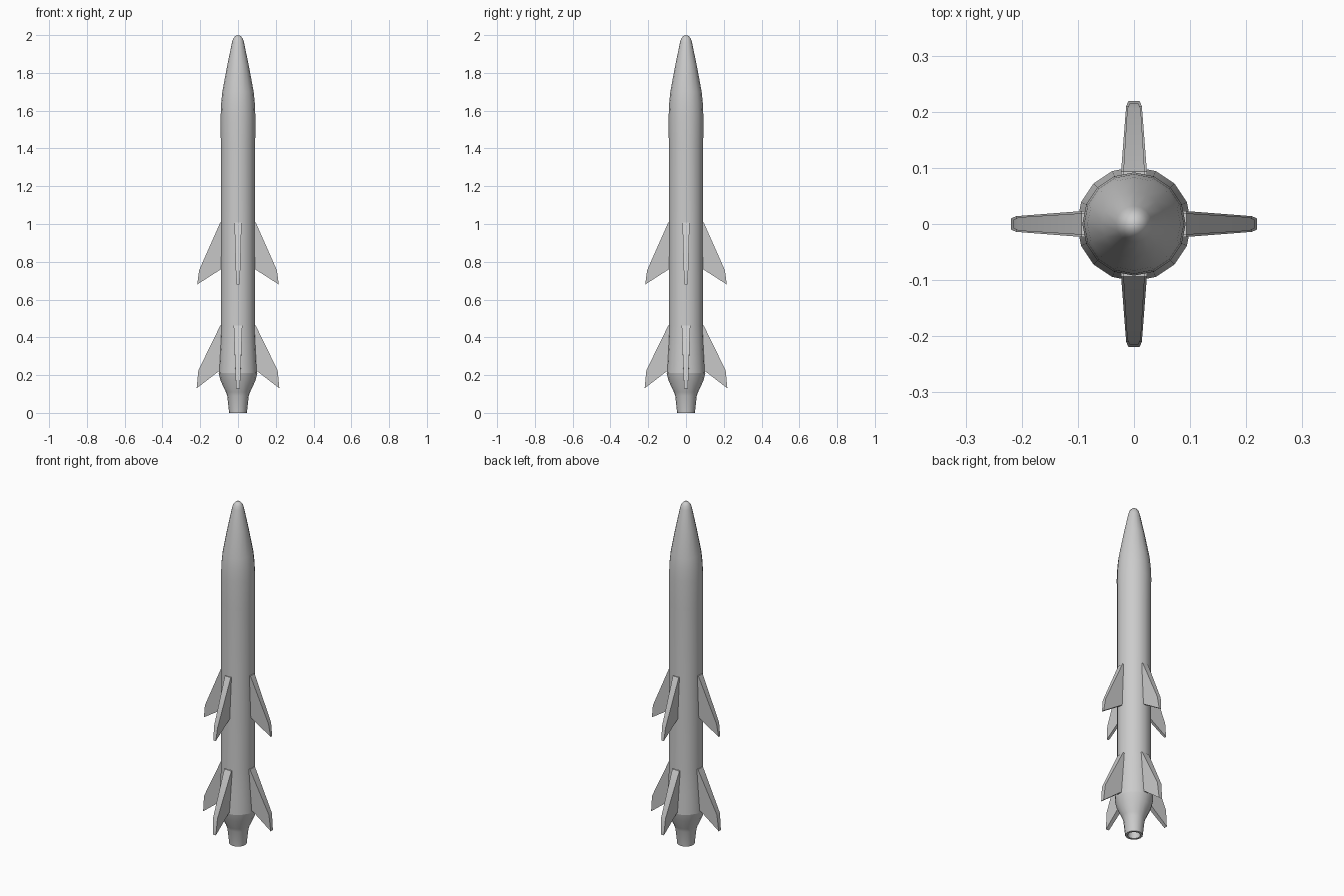
import bpy, bmesh, math
from mathutils import Matrix

old = bpy.data.objects.get("Cube")
if old:
    bpy.data.objects.remove(old, do_unlink=True)

grey = bpy.data.materials.new("light grey")
grey.use_nodes = True
colour = (0.6, 0.6, 0.6, 1)
grey.diffuse_color = colour
grey.node_tree.nodes["Principled BSDF"].inputs["Base Color"].default_value = colour


def finish(name, bm, angle):
    """Turn a bmesh into a shaded object."""
    bmesh.ops.recalc_face_normals(bm, faces=bm.faces)
    mesh = bpy.data.meshes.new(name)
    bm.to_mesh(mesh)
    bm.free()
    mesh.materials.append(grey)
    obj = bpy.data.objects.new(name, mesh)
    bpy.context.collection.objects.link(obj)
    bpy.ops.object.select_all(action="DESELECT")
    obj.select_set(True)
    bpy.context.view_layer.objects.active = obj
    bpy.ops.object.shade_smooth_by_angle(angle=math.radians(angle))
    return obj


def lathe(name, profile, sides=16):
    """Spin a (radius, height) profile round the z axis."""
    bm = bmesh.new()
    verts = [bm.verts.new((r, 0, z)) for r, z in profile]
    edges = [bm.edges.new(pair) for pair in zip(verts, verts[1:])]
    bmesh.ops.spin(bm, geom=verts + edges, cent=(0, 0, 0), axis=(0, 0, 1),
                   angle=math.tau, steps=sides)
    bmesh.ops.remove_doubles(bm, verts=bm.verts, dist=0.0005)
    return finish(name, bm, 40)


def fin(name, outline, turn):
    """Tapered blade from (reach, height, half thickness) corners."""
    bm = bmesh.new()
    left = [bm.verts.new((x, t, z)) for x, z, t in outline]
    right = [bm.verts.new((x, -t, z)) for x, z, t in outline]
    bm.faces.new(left)
    bm.faces.new(right[::-1])
    for i in range(len(outline)):
        j = (i + 1) % len(outline)
        bm.faces.new((left[j], left[i], right[i], right[j]))
    bm.transform(Matrix.Rotation(turn, 4, "Z"))
    return finish(name, bm, 30)


# Fuselage: nose, straight body, flared tail and hollow nozzle
lathe("nose_cone", [(0.091, 1.4), (0.092, 1.57), (0.089, 1.64), (0.083, 1.7),
                    (0.057, 1.84), (0.032, 1.96), (0.025, 1.982),
                    (0.014, 1.996), (0, 2.0)])
lathe("body", [(0.091, 1.4), (0.091, 0.46), (0.096, 0.34), (0.102, 0.21)])
lathe("nozzle", [(0.102, 0.21), (0.092, 0.17), (0.064, 0.11), (0.057, 0.09),
                 (0.047, 0), (0.034, 0), (0.03, 0.06), (0, 0.06)])

# Two rings of four swept fins
upper = [(0.07, 1.01, 0.019), (0.094, 1.008, 0.019), (0.206, 0.755, 0.012),
         (0.216, 0.68, 0.007), (0.094, 0.758, 0.009), (0.07, 0.77, 0.009)]
lower = [(0.07, 0.465, 0.023), (0.094, 0.462, 0.023), (0.21, 0.225, 0.014),
         (0.219, 0.13, 0.01), (0.105, 0.218, 0.014), (0.07, 0.22, 0.014)]
for i, side in enumerate(("left", "back", "right", "front")):
    fin("upper_fin_" + side, upper, i * math.pi / 2)
    fin("lower_fin_" + side, lower, i * math.pi / 2)
